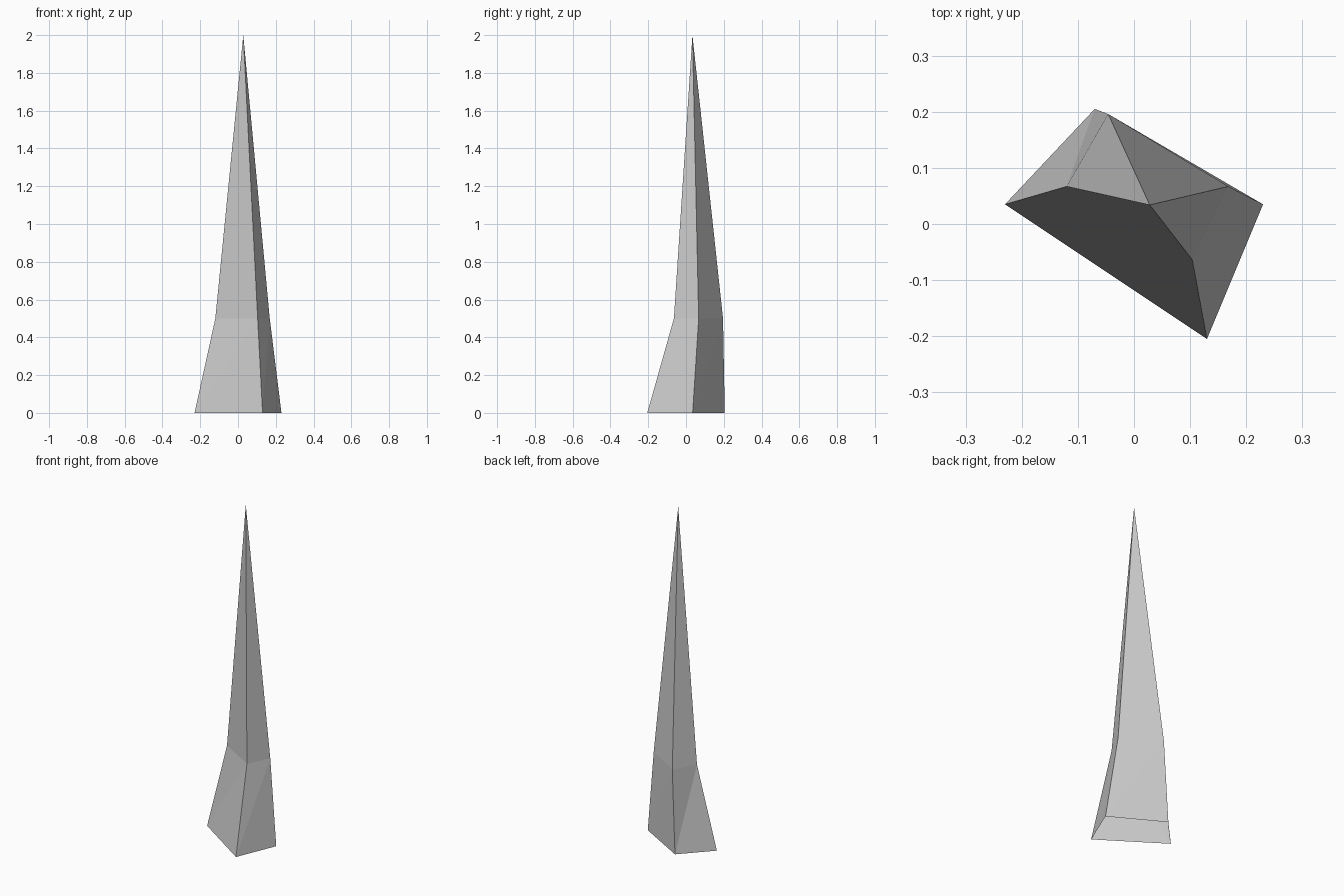
import bpy
import bmesh

cube = bpy.data.objects.get("Cube")
if cube:
    bpy.data.objects.remove(cube, do_unlink=True)

# Single stone colour
stone = bpy.data.materials.new("pale_grey_stone")
stone.use_nodes = True
grey = (0.6, 0.6, 0.6, 1.0)
stone.diffuse_color = grey
stone.node_tree.nodes["Principled BSDF"].inputs["Base Color"].default_value = grey

# Four-sided rings: left, front, right and back corners
base_ring = [(-0.23, 0.035), (0.13, -0.205), (0.23, 0.035), (-0.07, 0.205)]
waist_ring = [(-0.12, 0.067), (0.104, -0.064), (0.168, 0.067), (-0.046, 0.196)]
tip_point = (0.028, 0.034, 2.0)

bm = bmesh.new()
base = [bm.verts.new((x, y, 0)) for x, y in base_ring]
waist = [bm.verts.new((x, y, 0.5)) for x, y in waist_ring]
tip = bm.verts.new(tip_point)

# Flared foot, split into triangles, and tapering spire; the underside is open
for i in range(4):
    j = (i + 1) % 4
    bm.faces.new((base[i], base[j], waist[j]))
    bm.faces.new((base[i], waist[j], waist[i]))
    bm.faces.new((waist[i], waist[j], tip))

mesh = bpy.data.meshes.new("rock_spire")
bm.to_mesh(mesh)
bm.free()
mesh.materials.append(stone)
spire = bpy.data.objects.new("rock_spire", mesh)
bpy.context.scene.collection.objects.link(spire)
